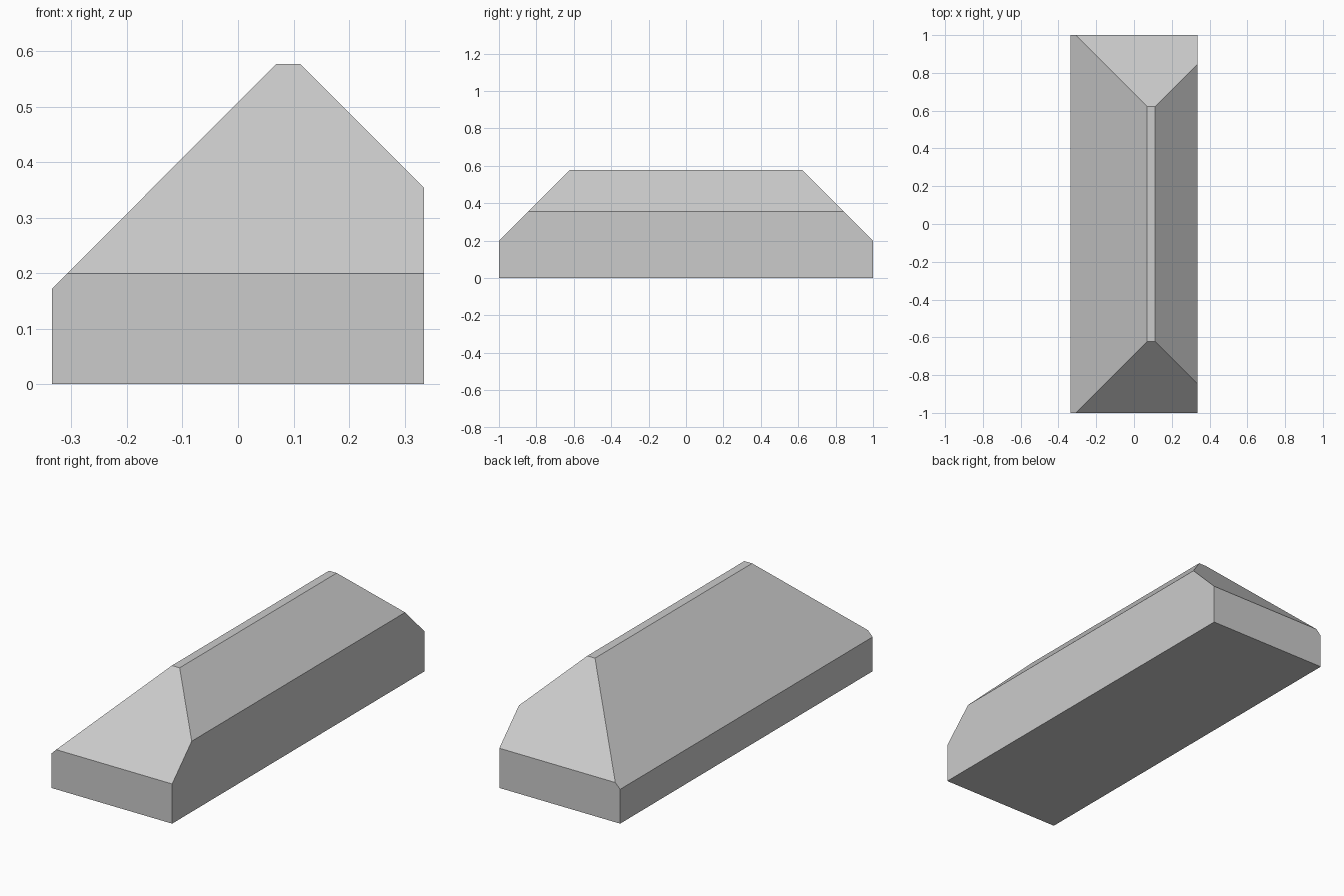
import bpy, bmesh

if "Cube" in bpy.data.objects:
    bpy.data.objects.remove(bpy.data.objects["Cube"])

# Cross-section in x/z, swept along y
PROFILE = [(-0.335, 0), (0.335, 0), (0.335, 0.354),
           (0.112, 0.577), (0.069, 0.577), (-0.335, 0.172)]
END_HEIGHT = 0.199

bm = bmesh.new()
base = bm.faces.new([bm.verts.new((x, -1, z)) for x, z in PROFILE])
ext = bmesh.ops.extrude_face_region(bm, geom=[base])
bmesh.ops.translate(bm, vec=(0, 2, 0),
                    verts=[v for v in ext["geom"] if isinstance(v, bmesh.types.BMVert)])

# 45 degree hip cut on each end
for side in (-1, 1):
    cut = bmesh.ops.bisect_plane(bm, geom=bm.verts[:] + bm.edges[:] + bm.faces[:],
                                 plane_co=(0, side, END_HEIGHT),
                                 plane_no=(0, side, 1), clear_outer=True)
    rim = [e for e in cut["geom_cut"] if isinstance(e, bmesh.types.BMEdge)]
    bmesh.ops.contextual_create(bm, geom=rim)

bmesh.ops.recalc_face_normals(bm, faces=bm.faces[:])
mesh = bpy.data.meshes.new("hipped_block")
bm.to_mesh(mesh)
bm.free()
block = bpy.data.objects.new("hipped_block", mesh)
bpy.context.collection.objects.link(block)
